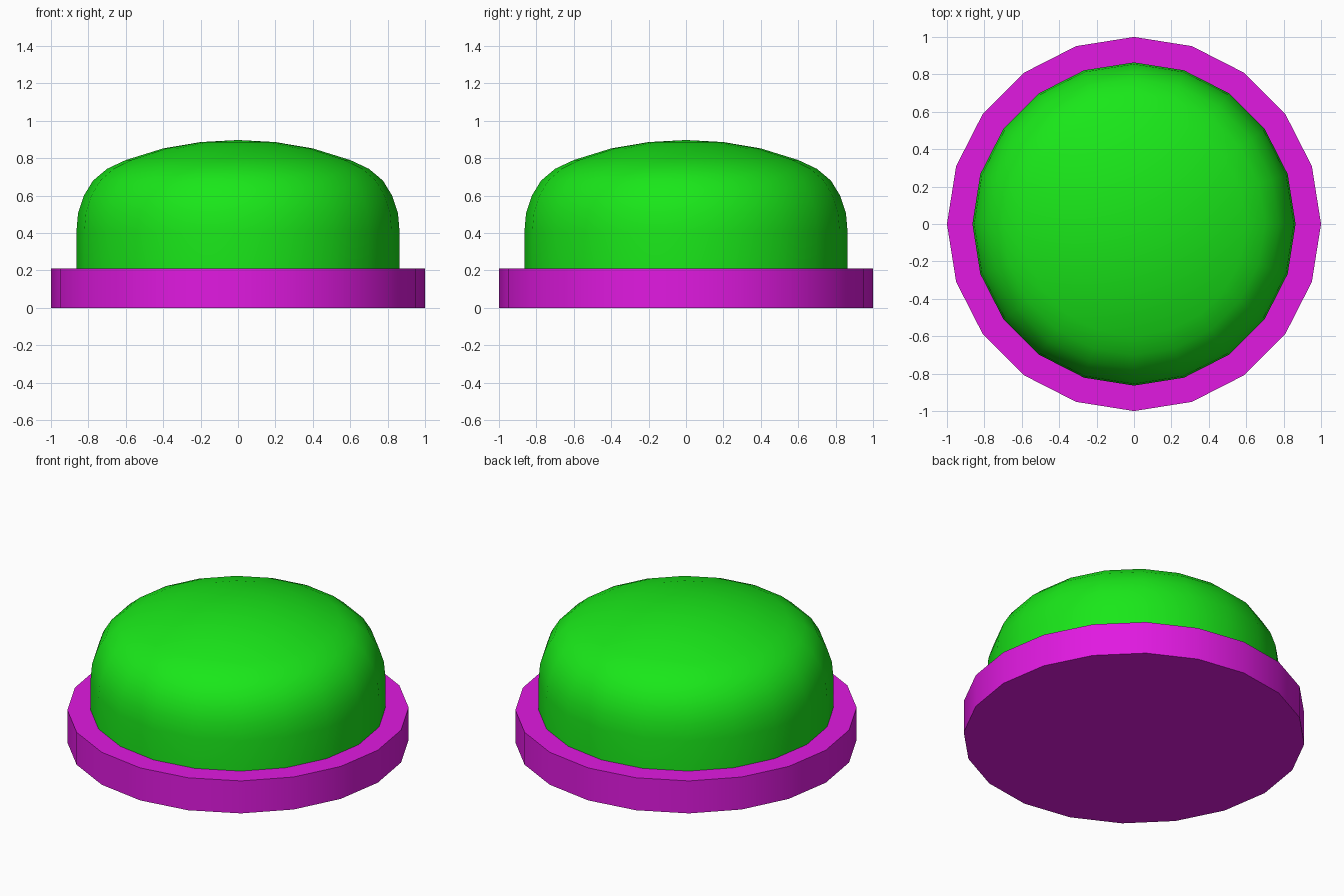
import bpy, bmesh, math

if "Cube" in bpy.data.objects:
    bpy.data.objects.remove(bpy.data.objects["Cube"])

SIDES = 20


def paint(obj, name, color):
    mat = bpy.data.materials.new(name)
    mat.diffuse_color = color
    mat.use_nodes = True
    mat.node_tree.nodes["Principled BSDF"].inputs["Base Color"].default_value = mat.diffuse_color
    obj.data.materials.append(mat)


def lathe(name, profile, mat_name, color):
    """Revolve an (r, z) profile around z; zero radius makes a pole."""
    bm = bmesh.new()
    verts = [bm.verts.new((r, 0, z)) for r, z in profile]
    edges = [bm.edges.new(pair) for pair in zip(verts, verts[1:])]
    bmesh.ops.spin(bm, geom=verts + edges, cent=(0, 0, 0), axis=(0, 0, 1),
                   angle=math.tau, steps=SIDES)
    bmesh.ops.remove_doubles(bm, verts=bm.verts, dist=1e-4)
    bmesh.ops.recalc_face_normals(bm, faces=bm.faces)
    mesh = bpy.data.meshes.new(name)
    bm.to_mesh(mesh)
    bm.free()
    obj = bpy.data.objects.new(name, mesh)
    bpy.context.collection.objects.link(obj)
    paint(obj, mat_name, color)
    bpy.ops.object.select_all(action='DESELECT')
    obj.select_set(True)
    bpy.context.view_layer.objects.active = obj
    bpy.ops.object.shade_smooth_by_angle(angle=math.radians(30))
    return obj


# Flat round base
lathe("base", [(0, 0), (1, 0), (1, 0.21), (0, 0.21)],
      "magenta", (0.75, 0.01, 0.75, 1))

# Domed button with straight lower wall and rounded shoulder
lathe("dome", [(0, 0.21), (0.864, 0.21), (0.864, 0.406), (0.855, 0.508),
               (0.824, 0.60), (0.775, 0.68), (0.70, 0.743), (0.60, 0.79),
               (0.40, 0.852), (0.20, 0.886), (0, 0.897)],
      "green", (0.01, 0.8, 0.01, 1))
